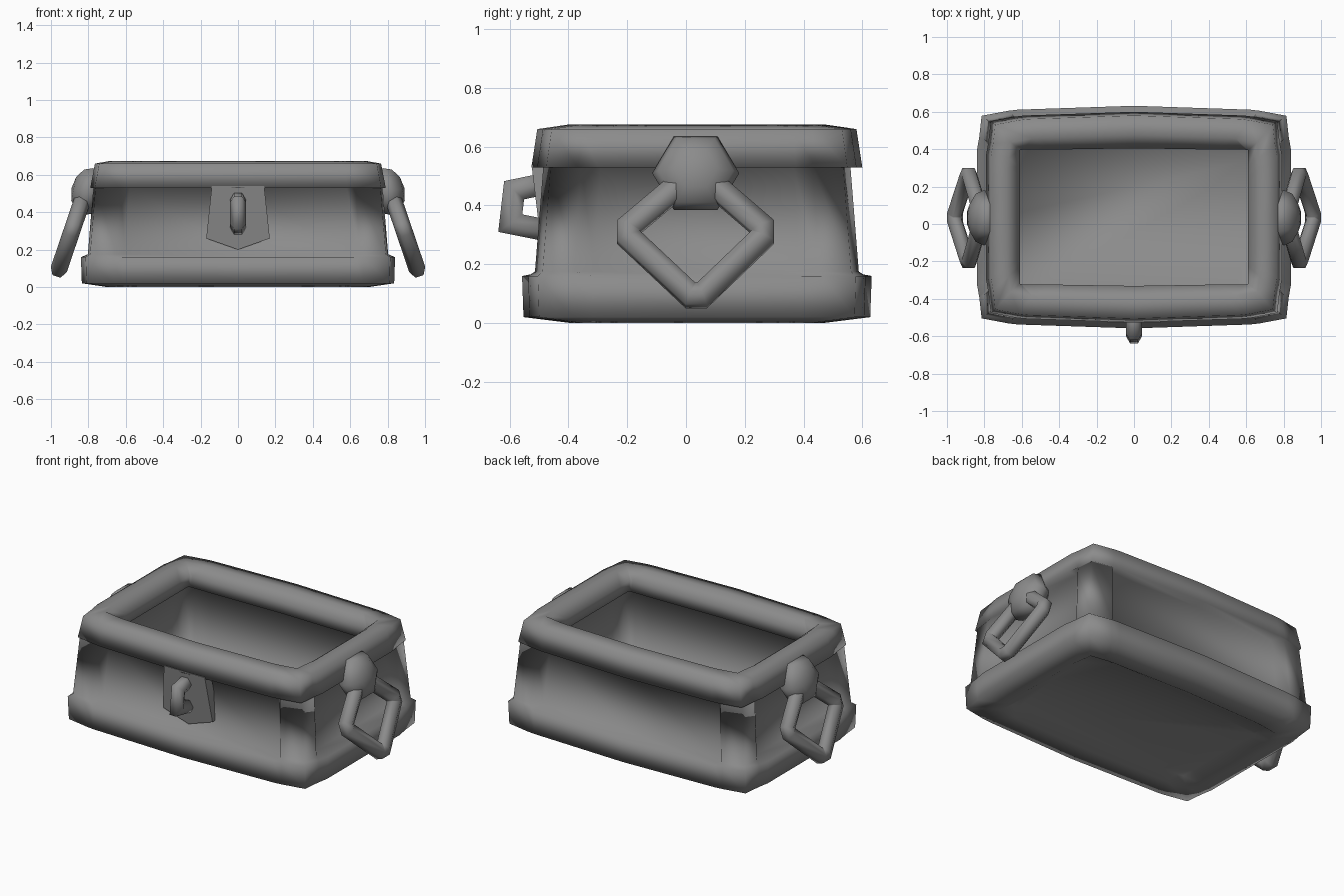
import bpy, bmesh, math
from mathutils import Vector, Matrix

if "Cube" in bpy.data.objects:
    bpy.data.objects.remove(bpy.data.objects["Cube"])

iron = bpy.data.materials.new("dull grey")
iron.use_nodes = True
GREY = (0.26, 0.26, 0.26, 1)
iron.diffuse_color = GREY
iron.node_tree.nodes["Principled BSDF"].inputs["Base Color"].default_value = GREY
CY = 0.037  # depth centre of the box


def finish(name, bm, angle=180):
    bmesh.ops.recalc_face_normals(bm, faces=bm.faces)
    mesh = bpy.data.meshes.new(name)
    bm.to_mesh(mesh)
    bm.free()
    ob = bpy.data.objects.new(name, mesh)
    bpy.context.collection.objects.link(ob)
    mesh.materials.append(iron)
    bpy.ops.object.select_all(action='DESELECT')
    ob.select_set(True)
    bpy.context.view_layer.objects.active = ob
    bpy.ops.object.shade_smooth_by_angle(angle=math.radians(angle))


def outline(hx, hy, z, soft=1.0, inset=0.0):
    """Rounded rectangle with slightly bowed sides; inset sinks the side panels."""
    mix = lambda hard, bowed: hard + (bowed - hard) * soft
    quad = [(0, hy - inset),
            (hx * 0.74, hy * mix(0.98, 0.965) - inset),
            (hx * mix(0.97, 0.80), hy * mix(0.98, 0.955)),
            (hx * mix(1, 0.97), hy * mix(0.97, 0.91)),
            (hx * mix(1, 0.985), hy * 0.72),
            (hx - inset, hy * 0.6),
            (hx - inset, 0)]
    half = quad + [(x, -y) for x, y in quad[-2::-1]]
    full = half + [(-x, y) for x, y in half[-2:0:-1]]
    return [Vector((x, y + CY, z)) for x, y in full]


def loft(name, rings, closed=False, angle=180):
    bm = bmesh.new()
    loops = [[bm.verts.new(p) for p in r] for r in rings]
    pairs = list(zip(loops, loops[1:]))
    if closed:
        pairs.append((loops[-1], loops[0]))
    else:
        bm.faces.new(loops[0])
        bm.faces.new(loops[-1])
    for a, b in pairs:
        for i in range(len(a)):
            j = (i + 1) % len(a)
            bm.faces.new((a[i], a[j], b[j], b[i]))
    finish(name, bm, angle)


def tube(name, path, radius, side, closed=False, sides=6):
    """Mitred bar along a flat path; side is the normal of the path's plane."""
    pts = [Vector(p) for p in path]
    side = Vector(side).normalized()
    n, rings = len(pts), []
    for i, p in enumerate(pts):
        a = (p - pts[i - 1]).normalized() if closed or i else None
        b = (pts[(i + 1) % n] - p).normalized() if closed or i < n - 1 else None
        a, b = a or b, b or a
        t = (a + b).normalized()
        out = side.cross(t).normalized() / t.dot(a)
        rings.append([p + radius * (math.cos(k * math.tau / sides) * side
                                    + math.sin(k * math.tau / sides) * out)
                      for k in range(sides)])
    loft(name, rings, closed)


# Box in one skin: underside, base band, sunken walls, rim, inner walls, floor
loft("open_box", [
    outline(0.63, 0.37, 0.035, 0.3), outline(0.70, 0.43, 0.0),
    outline(0.835, 0.59, 0.02), outline(0.84, 0.595, 0.16),
    outline(0.815, 0.577, 0.175, 1, 0.06), outline(0.785, 0.547, 0.535, 1, 0.06),
    outline(0.79, 0.563, 0.53), outline(0.765, 0.543, 0.66),
    outline(0.68, 0.44, 0.675), outline(0.61, 0.368, 0.62, 0),
    outline(0.63, 0.385, 0.54, 0), outline(0.70, 0.44, 0.52, 0.5),
    outline(0.72, 0.455, 0.08, 0.5)])

# Leaning lock plate on the front
shape = [(-0.14, 0.54), (-0.17, 0.26), (0, 0.20), (0.17, 0.26), (0.14, 0.54)]
front = [Vector((x, -0.485 - 0.12 * (z - 0.2), z)) for x, z in shape]
loft("lock_plate", [front, [p + Vector((0, 0.06, 0)) for p in front]], angle=30)

# Staple standing out of the lock plate
tube("lock_staple", [(0, -0.45, 0.48), (0, -0.585, 0.452),
                     (0, -0.598, 0.34), (0, -0.45, 0.31)], 0.043, (1, 0, 0))

# Handle knob and hanging link on each side
for s, word in ((1, "left"), (-1, "right")):
    bm = bmesh.new()
    bmesh.ops.create_uvsphere(bm, u_segments=6, v_segments=6, radius=1)
    place = (Matrix.Translation((s * 0.802, 0.033, 0.51))
             @ Matrix.Rotation(s * math.radians(-12), 4, 'Y')
             @ Matrix.Diagonal((0.09, 0.148, 0.148, 1))
             @ Matrix.Rotation(math.radians(90), 4, 'Y'))
    bmesh.ops.transform(bm, matrix=place, verts=bm.verts)
    # turn the hexagon so that a flat side is on top
    flat = Matrix.Rotation(math.radians(30), 4, 'X')
    bmesh.ops.rotate(bm, cent=(s * 0.802, 0.033, 0.51), matrix=flat, verts=bm.verts) \
        if max(v.co.z for v in bm.verts) > 0.645 else None
    finish(word + "_handle_knob", bm)

    # diamond link with clipped corners
    corners = [Vector((s * (0.956 - 0.34 * (z - 0.1)), y, z)) for y, z in
               ((0.035, 0.52), (0.28, 0.31), (0.035, 0.075), (-0.215, 0.31))]
    path = []
    for i, a in enumerate(corners):
        b = corners[(i + 1) % 4]
        path += [a.lerp(b, 0.08), a.lerp(b, 0.92)]
    tube(word + "_handle_link", path, 0.045, (1, 0, s * 0.34), closed=True)
